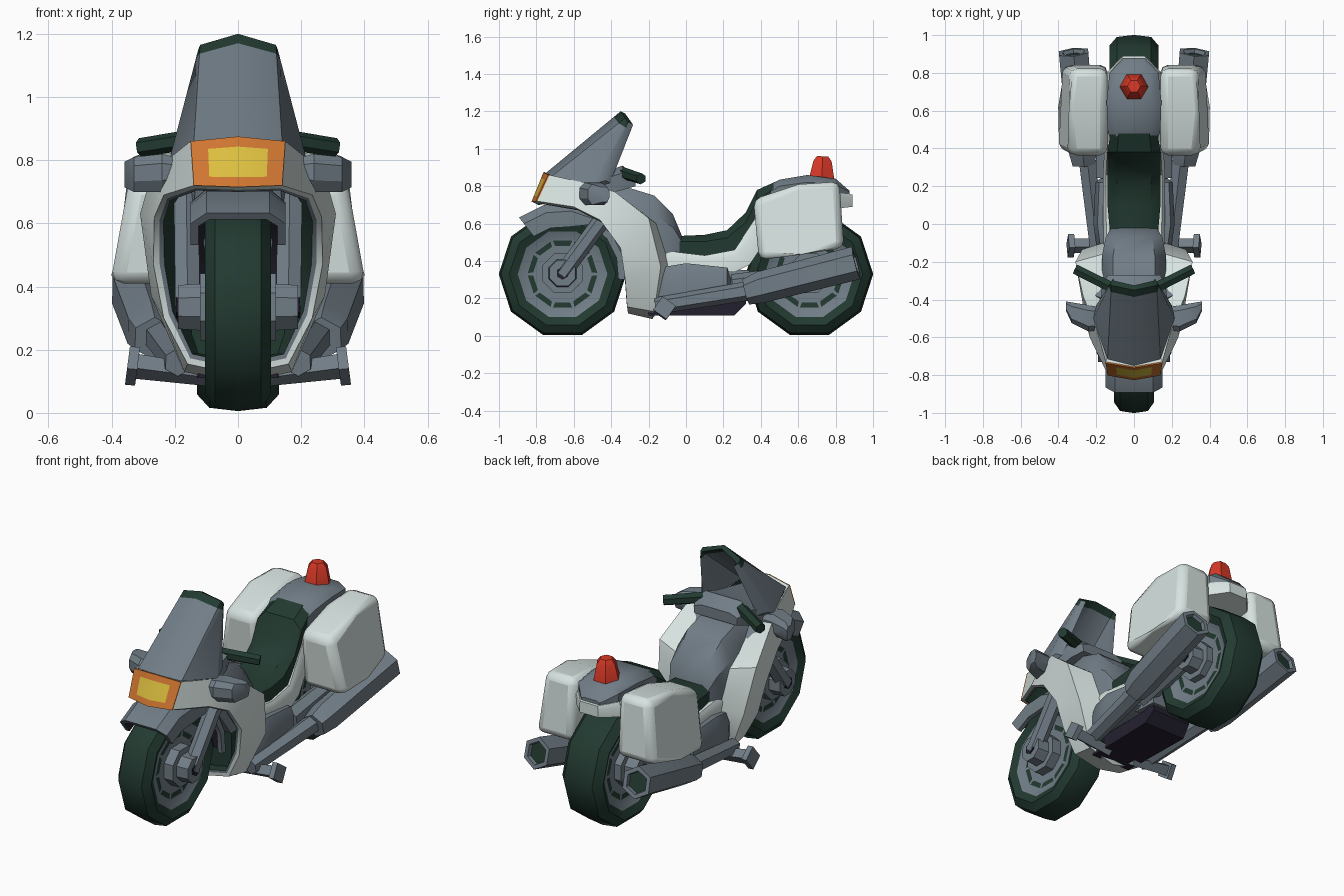
import bpy, bmesh, math
from mathutils import Vector as V

if "Cube" in bpy.data.objects:
    bpy.data.objects.remove(bpy.data.objects["Cube"])

def mat(name, r, g, b):
    m = bpy.data.materials.new(name)
    m.diffuse_color = (r, g, b, 1)
    m.use_nodes = True
    m.node_tree.nodes["Principled BSDF"].inputs["Base Color"].default_value = m.diffuse_color
    return m

MATS = [mat("grey metal", .165, .205, .24), mat("white paint", .68, .77, .75),
        mat("dark green rubber", .016, .042, .03), mat("dark purple", .018, .015, .03),
        mat("orange lamp", .62, .18, .03), mat("yellow lamp", .72, .52, .05),
        mat("red beacon", .68, .04, .02)]
GREY, WHITE, DARK, PURPLE, ORANGE, YELLOW, RED = range(7)

def loft(name, rings, color, start=True, end=True, mirror=False, smooth=30, bevel=0, wrap=False, slots=None):
    """Skin closed rings; color is an index or a rule color(i, j); caps use i=-1 / i=len."""
    rule = color if callable(color) else (lambda i, j: color)
    bm = bmesh.new()
    vs = [[bm.verts.new(p) for p in r] for r in rings]
    n, m = len(rings[0]), len(rings)
    picked = []
    for i in range(m if wrap else m - 1):
        for j in range(n):
            f = bm.faces.new((vs[i][j], vs[i][(j + 1) % n], vs[(i + 1) % m][(j + 1) % n], vs[(i + 1) % m][j]))
            f.material_index = rule(i, j)
            if slots and i in slots:
                picked.append(f)
    if start:
        bm.faces.new(vs[0]).material_index = rule(-1, 0)
    if end:
        bm.faces.new(vs[-1]).material_index = rule(m, 0)
    bmesh.ops.recalc_face_normals(bm, faces=bm.faces)
    if picked:
        bmesh.ops.inset_individual(bm, faces=picked, thickness=.011)
        for f in picked:
            f.material_index = DARK
    me = bpy.data.meshes.new(name)
    bm.to_mesh(me)
    bm.free()
    for mt in MATS:
        me.materials.append(mt)
    me.shade_smooth()
    me.set_sharp_from_angle(angle=math.radians(smooth))
    ob = bpy.data.objects.new(name, me)
    bpy.context.collection.objects.link(ob)
    if bevel:
        b = ob.modifiers.new("bevel", "BEVEL")
        b.width, b.segments, b.limit_method, b.angle_limit = bevel, 2, 'ANGLE', math.radians(40)
    if mirror:
        ob.modifiers.new("mirror", "MIRROR").merge_threshold = .0005
    return ob

def tube(name, path, n, color, endcolor=None, mirror=True, rot=.5, smooth=30):
    """path: (x, y, z, radius) along one straight axis."""
    d = (V(path[-1][:3]) - V(path[0][:3])).normalized()
    u = d.cross(V((0, 0, 1)) if abs(d.z) < .9 else V((0, 1, 0))).normalized()
    w = d.cross(u)
    rings = [[V(p[:3]) + p[3] * (u * math.cos((k + rot) * math.tau / n) + w * math.sin((k + rot) * math.tau / n))
              for k in range(n)] for p in path]
    ec = color if endcolor is None else endcolor
    return loft(name, rings, lambda i, j: ec if i == len(path) else color, mirror=mirror, smooth=smooth)

def body(name, rows, color, inner=.65, smooth=35):
    """Symmetric body from (y, top, bottom, half width) rows with chamfered shoulders."""
    rings = []
    for y, t, b, w in rows:
        s = t - (t - b) * .3
        half = [(w * inner, t), (w, s), (w * .97, b)]
        rings.append([V((x, y, z)) for x, z in half] + [V((-x, y, z)) for x, z in half[::-1]])
    return loft(name, rings, color, smooth=smooth)

# wheels: lathed tyre, rim with slots, hub
def wheel(name, y, w):
    prof = [(.3 * w, .10), (.6 * w, .105), (.62 * w, .15), (.64 * w, .195), (.82 * w, .24), (w, .285), (.7 * w, .33)]
    prof = prof + [(0, .341)] + [(-x, r) for x, r in prof[::-1]]
    rings = [[V((x, y + r * math.cos((k + .0) * math.tau / 10), .33 + r * math.sin(k * math.tau / 10)))
              for k in range(10)] for x, r in prof]
    loft(name, rings, lambda i, j: DARK if 4 <= i <= 9 else GREY, smooth=40, slots=(2, 11))
wheel("front_wheel", -.66, .105)
wheel("rear_wheel", .66, .13)
for nm, y, x in (("front_hub", -.66, .1), ("rear_hub", .66, .1)):
    tube(nm, [(.04, y, .335, .115), (x + .02, y, .335, .115), (x + .02, y, .335, .08), (x + .09, y, .335, .075)], 8, GREY)
    tube(nm + "_bolt", [(x, y, .335, .035), (x + .096, y, .335, .035)], 6, PURPLE)

# front fork and rear swing arm
tube("fork_leg", [(.16, -.665, .325, .045), (.165, -.36, .74, .045)], 6, GREY)
tube("swing_arm", [(.15, .25, .27, .06), (.16, .68, .34, .045)], 6, GREY)

# front fender: arched strip around the wheel
rings = []
for a in (128, 105, 82, 60, 38, 16, -6):
    low = .25 if a > 70 else .30
    sec = [(.15, low), (.15, .335), (.1, .378)]
    sec2 = [(.09, .352), (.125, .325), (.125, low)]
    pts = sec + [(-x, r) for x, r in sec[::-1]] + [(-x, r) for x, r in sec2[::-1]] + sec2
    c, s = math.cos(math.radians(a)), math.sin(math.radians(a))
    rings.append([V((x, -.66 + r * c, .335 + r * s)) for x, r in pts])
loft("front_fender", rings, lambda i, j: PURPLE if 6 <= j <= 10 else GREY)

# fairing: loop of sections from nose centre round to the belly
F = [(0, -.82, .715), (.14, -.795, .72), (.235, -.6, .69), (.265, -.46, .62), (.268, -.35, .47),
     (.235, -.325, .3), (.16, -.315, .155), (0, -.31, .12)]
R = [(0, -.755, .875), (.15, -.73, .86), (.2, -.55, .82), (.27, -.38, .77), (.31, -.2, .63),
     (.275, -.135, .37), (.17, -.17, .13), (0, -.18, .09)]
mid = V((0, -.35, .48))
rings = []
for i, (f, r) in enumerate(zip(F, R)):
    f, r = V(f), V(r)
    def shrink(p, t):
        q = p + (mid - p).normalized() * t
        if p.x == 0:
            q.x = 0
        return q
    ri = shrink(r, .04) if i < 3 else V((r.x * .42, r.y + .05, r.z + (.45 - r.z) * .2))
    f1, f2 = shrink(f, .02), shrink(f, .035)
    rings.append([f, r, ri, f2, f1])
loft("fairing", rings, lambda i, j: (WHITE, WHITE, DARK, GREY, WHITE)[j], start=False, end=False, mirror=True)

# headlight panel over the nose
rings = []
for u in (0, .64, 1):
    lo, hi = V(F[0]).lerp(V(F[1]), u), V(R[0]).lerp(V(R[1]), u)
    off = V((0, -.007, 0))
    rings.append([lo.lerp(hi, v) + off for v in (0, .2, .8, 1)] + [hi, lo])
loft("headlight", rings, lambda i, j: YELLOW if (i, j) == (0, 1) else ORANGE, start=False, mirror=True)

# windshield with dark top strip
B = [(0, -.75, .87), (.14, -.715, .855), (.215, -.5, .81), (.2, -.43, .83)]
T = [(0, -.35, 1.2), (.12, -.325, 1.165), (.126, -.315, 1.15), (.122, -.308, 1.14)]
rings = []
for b, t in zip(B, T):
    b, t = V(b), V(t)
    inn = lambda p: V((p.x * .88, p.y + .025, p.z - .012))
    rings.append([b, b.lerp(t, .91), t, inn(t), inn(b.lerp(t, .91)), inn(b)])
loft("windshield", rings, lambda i, j: DARK if j in (1, 2, 3) else GREY, start=False, mirror=True)

# side pods (mirrors) and handlebar
pod = lambda x, y, hy, z, hz: [V((x, y + hy * a, z + hz * b)) for a, b in
                               ((-1, -.4), (-.6, -1), (.6, -1), (1, -.4), (1, .5), (.6, 1), (-.6, 1), (-1, .5))]
loft("side_pod", [pod(.18, -.5, .06, .76, .045), pod(.24, -.5, .07, .76, .06),
                  pod(.33, -.47, .055, .755, .055), pod(.36, -.435, .025, .755, .04)], GREY, mirror=True)
tube("hand_grip", [(.12, -.335, .87, .032), (.31, -.24, .84, .03)], 6, DARK)
body("dashboard", [(-.66, .84, .76, .14), (-.45, .87, .75, .18), (-.34, .91, .78, .17), (-.27, .86, .8, .14)], GREY)

# tank, seat, white frame panel, tail
body("fuel_tank", [(-.5, .8, .7, .14), (-.3, .79, .4, .17), (-.17, .75, .4, .17), (-.07, .65, .42, .15),
                   (-.02, .53, .43, .12)], GREY)
body("seat", [(-.13, .53, .44, .12), (.1, .54, .42, .14), (.22, .565, .43, .14), (.32, .66, .48, .14),
              (.38, .78, .6, .14), (.48, .825, .72, .125)], DARK)
body("frame_panel", [(-.15, .46, .35, .16), (.1, .43, .35, .165), (.26, .46, .34, .165), (.34, .58, .38, .16),
                     (.42, .7, .5, .155), (.55, .75, .64, .15), (.8, .765, .68, .145), (.89, .755, .69, .06)], WHITE, .9)
body("tail_cover", [(.42, .79, .66, .12), (.5, .835, .72, .14), (.65, .86, .73, .145), (.8, .84, .745, .13),
                    (.875, .775, .75, .06)], GREY)

# engine, core and belly
body("core", [(-.27, .7, .17, .15), (-.1, .6, .15, .15)], DARK)
body("engine", [(-.18, .3, .2, .16), (-.11, .37, .2, .2), (0, .388, .2, .215), (.22, .365, .21, .205),
                (.24, .3, .22, .18)], GREY, .9)
body("gearbox", [(.2, .36, .2, .16), (.34, .35, .2, .15)], GREY)
body("belly_pan", [(-.2, .22, .11, .13), (.26, .22, .11, .14), (.32, .25, .17, .13)], PURPLE)

# exhausts and foot pegs
tube("exhaust_pipe", [(.19, -.16, .16, .045), (.25, .36, .245, .052)], 6, GREY)
tube("muffler", [(.265, .32, .235, .07), (.275, .4, .26, .085), (.32, .91, .39, .09), (.32, .91, .39, .065),
                 (.318, .89, .385, .06)], 6, GREY, DARK)
tube("foot_peg", [(.08, -.115, .115, .032), (.318, -.115, .147, .04), (.318, -.115, .147, .062),
                  (.35, -.115, .15, .062)], 4, GREY, rot=0.1)

# saddlebags
outline = [(.36, .73), (.6, .81), (.82, .825), (.845, .47), (.62, .435), (.39, .405)]
outer = [.34, .365, .335, .375, .425, .40]
loft("saddlebag", [[V((.14, y, z)) for y, z in outline], [V((x, y, z)) for x, (y, z) in zip(outer, outline)]],
     WHITE, mirror=True, bevel=.04, smooth=60)

# beacon
tube("beacon", [(0, .725, .81, .082), (0, .725, .83, .08), (0, .73, .935, .056), (0, .73, .96, .035)], 6, RED,
     mirror=False, rot=0)
